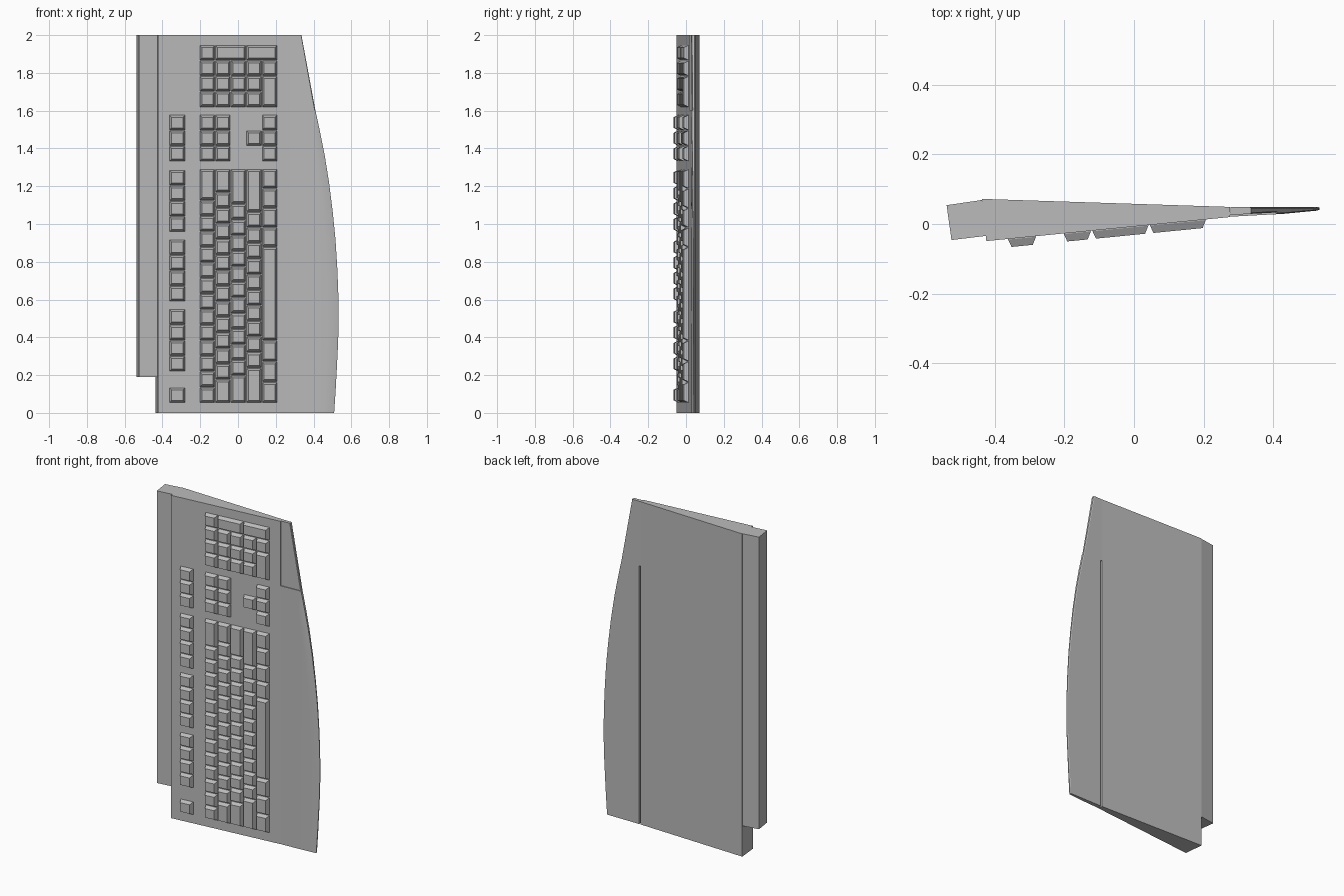
import bpy
import bmesh

cube = bpy.data.objects.get("Cube")
if cube:
    bpy.data.objects.remove(cube, do_unlink=True)

# One plain plastic for the whole model
GREY = (0.5, 0.5, 0.5, 1)
plastic = bpy.data.materials.new("grey plastic")
plastic.use_nodes = True
plastic.diffuse_color = GREY
plastic.node_tree.nodes["Principled BSDF"].inputs["Base Color"].default_value = GREY


def finish(name, bm, smooth=False):
    bmesh.ops.recalc_face_normals(bm, faces=bm.faces)
    mesh = bpy.data.meshes.new(name)
    bm.to_mesh(mesh)
    bm.free()
    obj = bpy.data.objects.new(name, mesh)
    bpy.context.collection.objects.link(obj)
    mesh.materials.append(plastic)
    if smooth:
        bpy.ops.object.select_all(action='DESELECT')
        obj.select_set(True)
        bpy.context.view_layer.objects.active = obj
        bpy.ops.object.shade_smooth_by_angle(angle=0.5)
    return obj


def loft(bm, sections):
    """Skin closed rings of points and cap both ends."""
    rings = [[bm.verts.new(p) for p in s] for s in sections]
    n = len(rings[0])
    for a, b in zip(rings, rings[1:]):
        for i in range(n):
            j = (i + 1) % n
            bm.faces.new((a[i], a[j], b[j], b[i]))
    bm.faces.new(rings[0])
    bm.faces.new(rings[-1])


def extrude(name, profile, z0, z1):
    bm = bmesh.new()
    loft(bm, [[(x, y, z) for x, y in profile] for z in (z0, z1)])
    return finish(name, bm)


# Wedge-shaped case and the rear strip
extrude("case", [(-0.436, 0.072), (-0.424, -0.049), (0.276, 0.02), (0.276, 0.049)], 0, 2)
extrude("rear_strip", [(-0.538, 0.054), (-0.524, -0.046), (-0.424, -0.034), (-0.436, 0.069)], 0.19, 2)


# Palm rest: a thin tapering plate with a curved outer edge
BACK = 0.049


def palm_front(x):
    if x < 0.427:
        return 0.021 + (x - 0.276) * 0.053
    return 0.029 + (x - 0.427) * 0.095


def palm_section(tip, z, drop, groove):
    front = []
    for t in (0, 0.25, 0.5, 0.75, 0.97):
        x = 0.276 + (tip - 0.276) * t
        front.append((x, palm_front(x) + drop, z))
    edge = front[-1][1]
    rim = [(tip, edge + 0.003, z), (tip, BACK - 0.003, z), (tip - 0.005, BACK, z)]
    # a narrow slot separates the rest from the case at the back
    inner = [(0.276 + groove, BACK, z), (0.276 + groove, 0.034, z), (0.276, 0.034, z)]
    return front + rim + inner


OUTLINE = [(0.509, 0), (0.517, 0.12), (0.524, 0.25), (0.530, 0.37), (0.533, 0.5),
           (0.531, 0.63), (0.526, 0.76), (0.516, 0.92), (0.502, 1.06), (0.482, 1.22),
           (0.458, 1.37), (0.434, 1.49), (0.410, 1.6)]
bm = bmesh.new()
loft(bm, [palm_section(x, z, 0, 0.012) for x, z in OUTLINE])
finish("palm_rest", bm, True)
bm = bmesh.new()
loft(bm, [palm_section(x, z, 0.005, 0.001) for x, z in ((0.41, 1.6), (0.336, 2))])
finish("palm_rest_end", bm, True)

# Keycaps: tapered blocks sitting on the sloping front of the case
PITCH = 0.0825
ROW_X = -0.204
GAP = 0.0025
HEIGHT = 0.024


def deck(x):
    return -0.049 + (x + 0.424) * 0.0986


def keycap(bm, x0, x1, z0, z1):
    x0, x1, z0, z1 = x0 + GAP, x1 - GAP, z0 + GAP, z1 - GAP
    rings = []
    for left, right, side, h in ((0, 0, 0, -0.004), (0, 0, 0, 0.002), (0.01, 0.009, 0.011, HEIGHT)):
        a, b, c, d = x0 + left, x1 - right, z0 + side, z1 - side
        rings.append([(x, deck(x) - h, z) for x, z in ((a, c), (b, c), (b, d), (a, d))])
    loft(bm, rings)


def key_block(name, keys, start, x=ROW_X):
    """keys: (row, rows spanned, position, length) in key units."""
    bm = bmesh.new()
    for row, span, pos, length in keys:
        keycap(bm, x + row * PITCH, x + (row + span) * PITCH,
               start + pos * PITCH, start + (pos + length) * PITCH)
    return finish(name, bm)


# Main typing block, each row listed by key lengths
MAIN_ROWS = [
    [1] * 13 + [2],
    [1.5] + [1] * 12 + [1.5],
    [1.75] + [1] * 11 + [2.25],
    [2.25] + [1] * 10 + [2.75],
    [4 / 3] * 3 + [6] + [1.25] * 4,
]
main = []
for row, lengths in enumerate(MAIN_ROWS):
    pos = 0
    for length in lengths:
        main.append((row, 1, pos, length))
        pos += length
key_block("main_keys", main, 0.053)

# Navigation block and arrows
nav = [(r, 1, i, 1) for r in (0, 1, 4) for i in range(3)] + [(3, 1, 1, 1)]
key_block("navigation_keys", nav, 1.331)

# Number pad with double-size keys
pad = [(r, 1, i, 1) for r in range(4) for i in range(3)]
pad += [(4, 1, 0, 2), (4, 1, 2, 1), (0, 1, 3, 1), (1, 2, 3, 1), (3, 2, 3, 1)]
key_block("number_pad_keys", pad, 1.618)

# Function row in groups
for name, start, count in (("escape_key", 0.053, 1), ("function_keys_low", 0.219, 4),
                           ("function_keys_middle", 0.589, 4), ("function_keys_high", 0.957, 4),
                           ("system_keys", 1.331, 3)):
    key_block(name, [(0, 1.03, i, 1) for i in range(count)], start, -0.364)
